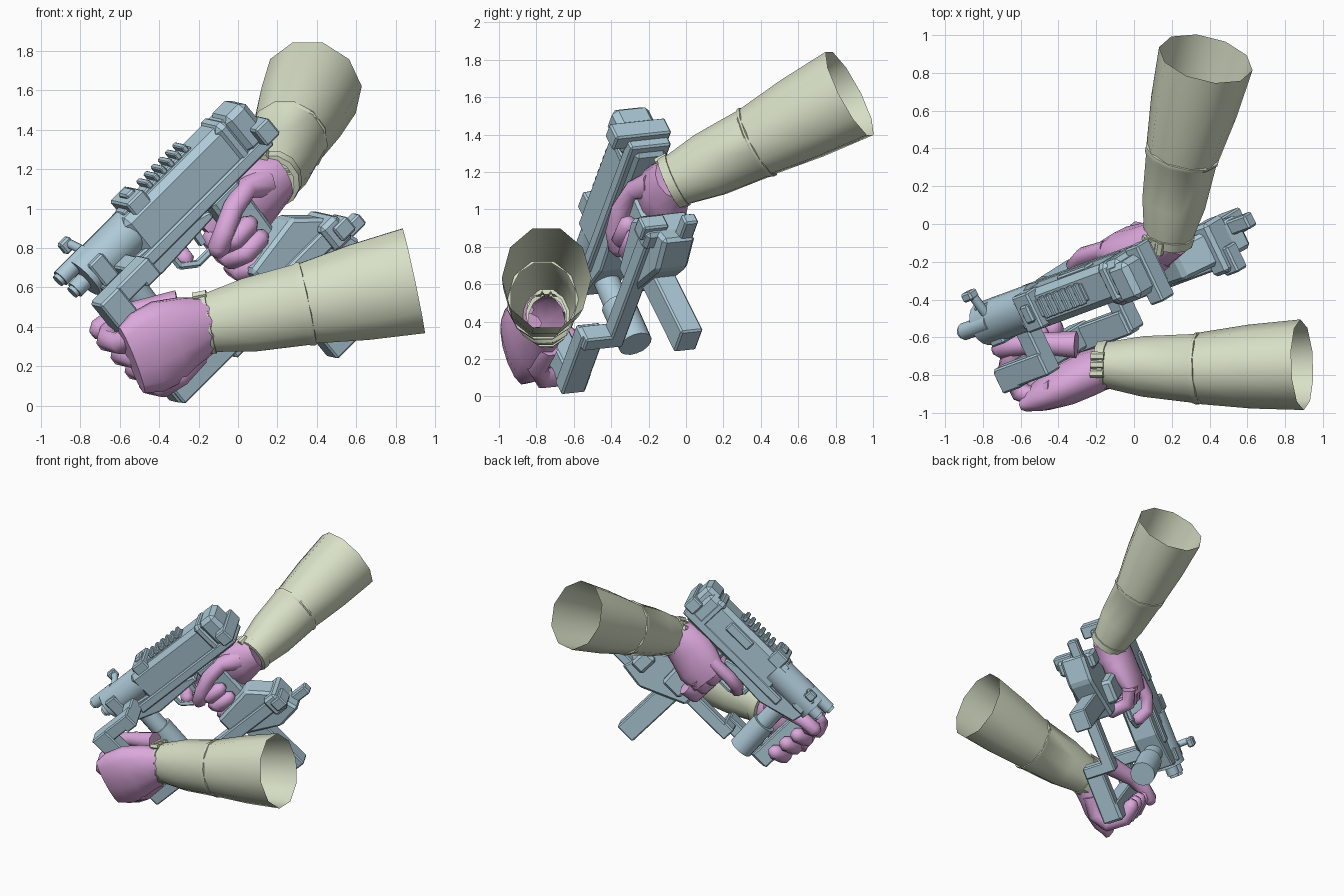
import bpy, bmesh, math
from mathutils import Vector

if "Cube" in bpy.data.objects:
    bpy.data.objects.remove(bpy.data.objects["Cube"], do_unlink=True)

def material(name, rgb):
    m = bpy.data.materials.new(name)
    m.use_nodes = True
    m.diffuse_color = (*rgb, 1)
    m.node_tree.nodes["Principled BSDF"].inputs["Base Color"].default_value = (*rgb, 1)
    return m

STEEL = material("steel blue", (0.42, 0.59, 0.68))
GLOVE = material("glove pink", (0.71, 0.39, 0.71))
CLOTH = material("sleeve sage", (0.69, 0.75, 0.57))

# Gun frame: back along the barrel, up, and sideways
BACK = Vector((0.684, 0.253, 0.684)).normalized()
SIDE = BACK.cross(Vector((-0.59, -0.36, 0.72))).normalized()
UP = SIDE.cross(BACK)
MUZZLE = Vector((-0.90, -0.57, 0.645))

def gun(a, b, c):
    return MUZZLE + BACK * a + UP * b + SIDE * c

def finish(name, bm, mat, smooth=None, bevel=0):
    bmesh.ops.recalc_face_normals(bm, faces=bm.faces)
    me = bpy.data.meshes.new(name)
    bm.to_mesh(me)
    bm.free()
    me.materials.append(mat)
    ob = bpy.data.objects.new(name, me)
    bpy.context.collection.objects.link(ob)
    if bevel:
        mod = ob.modifiers.new("chamfer", 'BEVEL')
        mod.width = bevel
        mod.segments = 1
    if smooth:
        bpy.ops.object.select_all(action='DESELECT')
        ob.select_set(True)
        bpy.context.view_layer.objects.active = ob
        bpy.ops.object.shade_smooth_by_angle(angle=math.radians(smooth))

def prism(name, outline, c0, c1, bevel=0.01):
    """Side outline in the gun frame, extruded sideways."""
    bm = bmesh.new()
    near = [bm.verts.new(gun(a, b, c1)) for a, b in outline]
    far = [bm.verts.new(gun(a, b, c0)) for a, b in outline]
    bm.faces.new(near)
    bm.faces.new(far[::-1])
    for i in range(len(near)):
        j = (i + 1) % len(near)
        bm.faces.new((near[i], far[i], far[j], near[j]))
    finish(name, bm, STEEL, bevel=bevel)

def box(name, a0, a1, b0, b1, c0, c1, bevel=0.01):
    prism(name, [(a0, b0), (a1, b0), (a1, b1), (a0, b1)], c0, c1, bevel)

def loft(name, mat, stations, wide, n=10, caps=(True, True), smooth=50):
    """Tube through (centre, wide radius, thin radius) stations."""
    bm = bmesh.new()
    pts = [Vector(s[0]) for s in stations]
    rings = []
    for i, (p, rw, rt) in enumerate(stations):
        t = (pts[min(i + 1, len(pts) - 1)] - pts[max(i - 1, 0)]).normalized()
        w = (wide - t * wide.dot(t)).normalized()
        v = t.cross(w)
        angles = [2 * math.pi * (k + 0.5) / n for k in range(n)]
        rings.append([bm.verts.new(pts[i] + w * rw * math.cos(q) + v * rt * math.sin(q))
                      for q in angles])
    for r, s in zip(rings, rings[1:]):
        for k in range(n):
            j = (k + 1) % n
            bm.faces.new((r[k], r[j], s[j], s[k]))
    if caps[0]:
        bm.faces.new(rings[0][::-1])
    if caps[1]:
        bm.faces.new(rings[-1])
    finish(name, bm, mat, smooth)

def rod(name, start, end, r, n=16):
    loft(name, STEEL, [(gun(*start), r, r), (gun(*end), r, r)], SIDE + UP * 0.3 + BACK * 0.2, n)

def finger(name, path, r, base=1.0):
    pts = [gun(*p) for p in path]
    tip = pts[-1] + (pts[-1] - pts[-2]).normalized() * r * 0.7
    st = [(p, r * (base if i == 0 else 1), r * (base if i == 0 else 1)) for i, p in enumerate(pts)]
    loft(name, GLOVE, st + [(tip, r * 0.5, r * 0.5)], UP + SIDE * 0.1, 8, smooth=70)

# Barrels and front tube
rod("upper_barrel", (0, 0, 0), (0.2, 0, 0), 0.046)
rod("upper_barrel_tip", (-0.02, 0, 0), (0.02, 0, 0), 0.034)
rod("lower_barrel", (0.02, -0.1, 0), (0.25, -0.1, 0), 0.046)
rod("lower_barrel_tip", (0, -0.1, 0), (0.03, -0.1, 0), 0.034)
rod("front_tube", (0.09, -0.08, 0.01), (0.5, -0.08, 0.01), 0.118, 20)
box("front_sleeve", 0.12, 0.22, -0.16, -0.01, -0.1, 0.135)
rod("charging_stem", (0.2, 0, -0.05), (0.2, 0.03, -0.16), 0.025, 8)
box("charging_knob", 0.15, 0.22, 0.0, 0.07, -0.2, -0.15)

# Receiver with chamfered top, and lower rails
prism("receiver", [(0.4, -0.2), (0.5, -0.27), (1.25, -0.27), (1.25, 0.025), (0.4, 0.025)], -0.085, 0.13, 0.035)
box("receiver_side_rail", 0.3, 1.28, -0.25, -0.18, -0.09, 0.15)
prism("lower_frame", [(0.1, -0.14), (0.45, -0.17), (0.8, -0.27), (0.8, -0.31), (0.4, -0.33), (0.12, -0.25)], -0.07, 0.12)
box("side_port", 0.75, 0.98, -0.1, -0.02, -0.1, -0.06)

# Rear block
box("rear_block", 1.15, 1.3, -0.2, 0.04, -0.06, 0.16, 0.03)
box("rear_cross_bar", 1.22, 1.32, -0.2, -0.09, -0.1, 0.23)
box("rear_collar", 1.08, 1.17, -0.22, 0.035, -0.09, 0.145, 0.03)

# Top rail with teeth, and sight block
box("top_rail", 0.45, 0.95, 0.01, 0.04, -0.03, 0.07, 0.006)
for i in range(6):
    box("rail_tooth_%d" % i, 0.64 + i * 0.053, 0.67 + i * 0.053, 0.03, 0.07, -0.04, 0.08, 0.006)
box("sight_block", 0.48, 0.6, -0.04, 0.075, -0.09, 0.12)
box("sight_post", 0.52, 0.58, 0.06, 0.095, -0.03, 0.07)

# Trigger, guard, grip and magazine
guard = [(0.52, -0.28), (0.52, -0.4), (0.6, -0.46), (0.86, -0.46)]
for i, (p, q) in enumerate(zip(guard, guard[1:])):
    rod("trigger_guard_%d" % i, (*p, 0.03), (*q, 0.03), 0.02, 6)
prism("trigger", [(0.68, -0.26), (0.73, -0.26), (0.7, -0.4), (0.67, -0.4)], 0.01, 0.05, 0)
prism("grip", [(0.83, -0.25), (1.03, -0.25), (1.0, -0.78), (0.82, -0.78)], -0.03, 0.11, 0.02)
box("magazine", 0.81, 0.97, -1.31, -0.6, 0.06, 0.19)

# Rear stock assembly below the grip
prism("stock_plate", [(0.74, -0.62), (1.08, -0.57), (1.22, -0.7), (1.29, -0.93), (1.08, -0.96), (0.74, -0.8)],
      0.04, 0.23, 0.02)
box("stock_rear_block", 1.14, 1.26, -0.86, -0.7, 0.0, 0.29, 0.02)
box("stock_rear_lug", 1.19, 1.29, -0.83, -0.74, 0.16, 0.31)
box("stock_pin", 1.24, 1.4, -0.92, -0.85, 0.05, 0.13)

# Long lower bar, side step and the frame held by the front hand
box("lower_bar", 0.36, 1.15, -0.83, -0.73, 0.17, 0.26)
box("bar_step", 0.34, 0.43, -0.83, -0.72, 0.17, 0.41)
box("frame_lower_arm", -0.03, 0.42, -0.8, -0.7, 0.28, 0.42)
box("frame_front_plate", -0.04, 0.1, -0.79, -0.1, 0.27, 0.4)
box("frame_upper_arm", -0.03, 0.32, -0.2, -0.1, 0.26, 0.39)
box("frame_bridge", 0.22, 0.32, -0.22, -0.11, 0.05, 0.39)

# Round foregrip
rod("foregrip", (0.27, -0.12, 0.02), (0.25, -0.5, 0.03), 0.07)
rod("foregrip_end", (0.25, -0.45, 0.02), (0.23, -0.72, 0.02), 0.092)

# Front hand: hollow palm, four curled fingers and thumb
loft("front_hand_palm", GLOVE, [
    (Vector((-0.13, -0.75, 0.42)), 0.135, 0.11), (Vector((-0.24, -0.79, 0.385)), 0.18, 0.12),
    (Vector((-0.35, -0.84, 0.33)), 0.225, 0.115), (Vector((-0.46, -0.89, 0.27)), 0.225, 0.09),
    (Vector((-0.54, -0.92, 0.23)), 0.19, 0.055)], UP, 12, (False, True), 60)
for i in range(4):
    b = -0.3 - 0.11 * i
    a = 0.01 * i
    finger("front_finger_%d" % i, [(a + 0.14, b, 0.49), (a - 0.01, b, 0.51), (a - 0.1, b, 0.45),
                                   (a - 0.1, b, 0.3), (a - 0.02, b, 0.22)], 0.058)
finger("front_thumb", [(0.3, -0.42, 0.33), (0.14, -0.33, 0.24), (0.03, -0.28, 0.2), (-0.07, -0.27, 0.19)], 0.056, 1.3)

# Rear hand: palm, trigger finger, three curled fingers and thumb
loft("rear_hand_palm", GLOVE, [
    (gun(1.24, -0.46, -0.03), 0.125, 0.11), (gun(1.13, -0.43, -0.02), 0.165, 0.135),
    (gun(1.02, -0.43, -0.03), 0.18, 0.13), (gun(0.89, -0.46, -0.08), 0.18, 0.085),
    (gun(0.78, -0.47, -0.09), 0.15, 0.055)], UP, 12, smooth=60)
finger("trigger_finger", [(0.86, -0.35, -0.1), (0.7, -0.34, -0.11), (0.6, -0.36, -0.08), (0.57, -0.41, 0.0)], 0.05)
for i in range(3):
    b = -0.46 - 0.095 * i
    finger("rear_finger_%d" % i, [(0.86, b, -0.1), (0.76, b, -0.06), (0.74, b, 0.08),
                                  (0.8, b, 0.16), (0.91, b, 0.15)], 0.053)
finger("rear_thumb", [(1.13, -0.4, 0.04), (1.03, -0.33, 0.1), (0.9, -0.34, 0.14),
                      (0.78, -0.39, 0.16), (0.7, -0.44, 0.14)], 0.056, 1.5)

# Sleeves: hollow cuff, lower and upper parts with an overlapping seam
def sleeve(side, wrist, mid, end, radii, wide, buckle):
    wrist, mid, end = Vector(wrist), Vector(mid), Vector(end)
    (w0, t0), (w1, t1), (w2, t2) = radii
    hollow = (False, False)
    loft(side + "_lower_sleeve", CLOTH, [
        (wrist, w0, t0), (wrist.lerp(mid, 0.45), (w0 + w1) / 2 + 0.012, (t0 + t1) / 2 + 0.012),
        (wrist.lerp(mid, 0.97), w1, t1), (mid, w1 + 0.008, t1 + 0.008),
        (mid.lerp(end, 0.03), w1 + 0.008, t1 + 0.008), (mid.lerp(end, 0.04), w1 - 0.01, t1 - 0.01)],
        wide, 12, hollow, 35)
    loft(side + "_upper_sleeve", CLOTH, [
        (mid, w1, t1), (mid.lerp(end, 0.5), (w1 + w2) / 2 + 0.008, (t1 + t2) / 2 + 0.008),
        (end, w2, t2)], wide, 10, hollow, 50)
    loft(side + "_cuff", CLOTH, [
        (wrist.lerp(mid, -0.05), w0 - 0.02, t0 - 0.02), (wrist.lerp(mid, -0.04), w0 + 0.008, t0 + 0.008),
        (wrist.lerp(mid, 0.06), w0 + 0.014, t0 + 0.014), (wrist.lerp(mid, 0.07), w0 - 0.01, t0 - 0.01)],
        wide, 12, hollow, 35)
    along = (mid - wrist).normalized()
    for k in (-1, 0, 1):
        across = along.cross(Vector(buckle)).normalized() * 0.045 * k
        p = wrist + Vector(buckle) * (w0 - 0.004) + across
        loft("%s_cuff_tab_%d" % (side, k), CLOTH, [
            (p - along * 0.03, 0.024, 0.024), (p + along * 0.04, 0.024, 0.024)], wide, 6, smooth=30)

sleeve("front", (-0.17, -0.745, 0.415), (0.335, -0.765, 0.515), (0.89, -0.745, 0.633),
       [(0.15, 0.12), (0.215, 0.188), (0.285, 0.24)], Vector((0, 0, 1)), (-0.2, 0, 0.98))
sleeve("rear", (0.18, -0.07, 1.145), (0.255, 0.37, 1.355), (0.38, 0.875, 1.62),
       [(0.14, 0.13), (0.2, 0.195), (0.262, 0.255)], Vector((0, 0, 1)), (-0.6, -0.35, 0.72))
